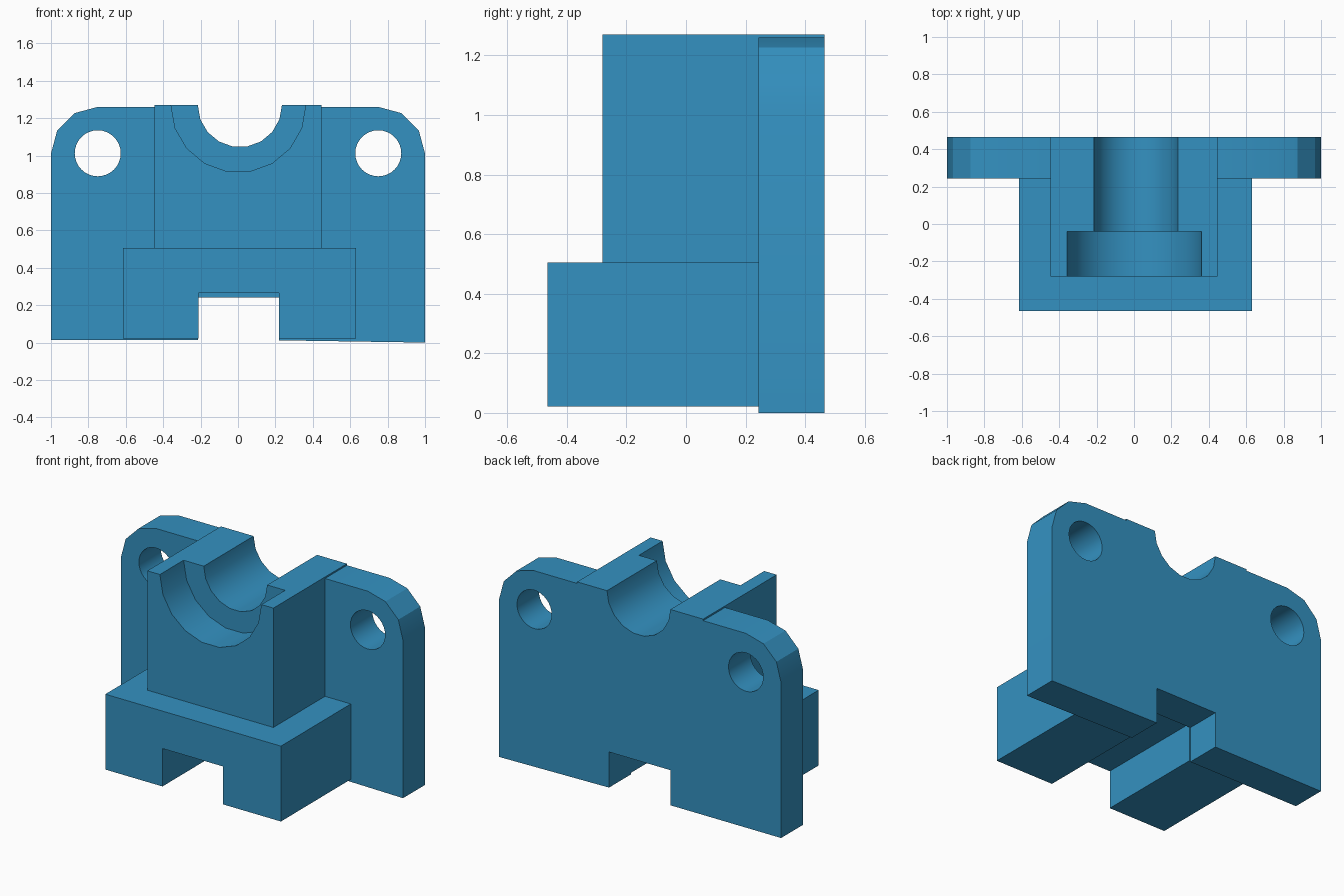
import bpy
import bmesh
import math

cube = bpy.data.objects.get("Cube")
if cube:
    bpy.data.objects.remove(cube, do_unlink=True)

blue = bpy.data.materials.new("Blue plastic")
blue.use_nodes = True
colour = (0.034, 0.284, 0.533, 1.0)
blue.diffuse_color = colour
blue.node_tree.nodes["Principled BSDF"].inputs["Base Color"].default_value = colour


def arc(cx, cz, r, start, end, steps):
    """Points along an arc, angles in degrees."""
    angles = [math.radians(start + (end - start) * i / steps) for i in range(steps + 1)]
    return [(cx + r * math.cos(a), cz + r * math.sin(a)) for a in angles]


def prism(name, loops, y0, y1):
    """Extrude an x-z outline (first loop) with holes (other loops) from y0 to y1."""
    curve = bpy.data.curves.new(name, "CURVE")
    curve.dimensions = "2D"
    curve.fill_mode = "BOTH"
    curve.extrude = (y1 - y0) / 2
    for loop in loops:
        spline = curve.splines.new("POLY")
        spline.points.add(len(loop) - 1)
        for point, (x, z) in zip(spline.points, loop):
            point.co = (x, z, 0, 1)
        spline.use_cyclic_u = True
    ob = bpy.data.objects.new(name, curve)
    bpy.context.collection.objects.link(ob)
    ob.location.y = (y0 + y1) / 2
    ob.rotation_euler.x = math.pi / 2
    bpy.ops.object.select_all(action="DESELECT")
    ob.select_set(True)
    bpy.context.view_layer.objects.active = ob
    bpy.ops.object.convert(target="MESH")
    ob = bpy.context.object
    # Weld the caps to the walls
    bm = bmesh.new()
    bm.from_mesh(ob.data)
    bmesh.ops.remove_doubles(bm, verts=bm.verts, dist=0.0001)
    bmesh.ops.recalc_face_normals(bm, faces=bm.faces)
    bm.to_mesh(ob.data)
    bm.free()
    ob.data.materials.clear()
    ob.data.materials.append(blue)
    bpy.ops.object.shade_smooth_by_angle(angle=math.radians(25))
    return ob


TOP = 1.27
BLOCK = 0.447       # half width of the upright block
BASE_TOP = 0.505
PLATE_FRONT, BACK = 0.243, 0.465
SEAT_FRONT, SEAT_STEP = -0.28, -0.04

# Half-round channels, running left to right
channel = arc(0.01, TOP, 0.225, 180, 360, 9)
counterbore = arc(0.002, TOP, 0.36, 180, 360, 9)

# Mounting plate: rounded corners, channel, bottom slot and two bolt holes
plate = (
    [(-1, 0.015)]
    + arc(-0.75, 1.01, 0.25, 180, 90, 3)
    + [(-BLOCK, 1.26), (-BLOCK, TOP)]
    + channel
    + [(BLOCK, TOP), (BLOCK, 1.26)]
    + arc(0.75, 1.01, 0.25, 90, 0, 3)
    + [(1, 0.0), (0.22, 0.012), (0.22, 0.24), (-0.215, 0.24), (-0.215, 0.015)]
)
bolt_holes = [arc(x, 1.012, 0.123, 0, 348.75, 31) for x in (-0.75, 0.75)]
prism("mounting_plate", [plate] + bolt_holes, PLATE_FRONT, BACK)

# Upright block: wide groove in front, narrow channel behind
for name, groove, y0, y1 in (
    ("block_front", counterbore, SEAT_FRONT, SEAT_STEP),
    ("block_rear", channel, SEAT_STEP, PLATE_FRONT),
):
    outline = [(-BLOCK, BASE_TOP), (-BLOCK, TOP)] + groove + [(BLOCK, TOP), (BLOCK, BASE_TOP)]
    prism(name, [outline], y0, y1)

# Base with a slot along its underside
base = [
    (-0.615, 0.022), (-0.615, BASE_TOP), (0.63, BASE_TOP), (0.63, 0.022),
    (0.22, 0.022), (0.22, 0.265), (-0.21, 0.265), (-0.21, 0.022),
]
prism("base", [base], -0.465, PLATE_FRONT)
